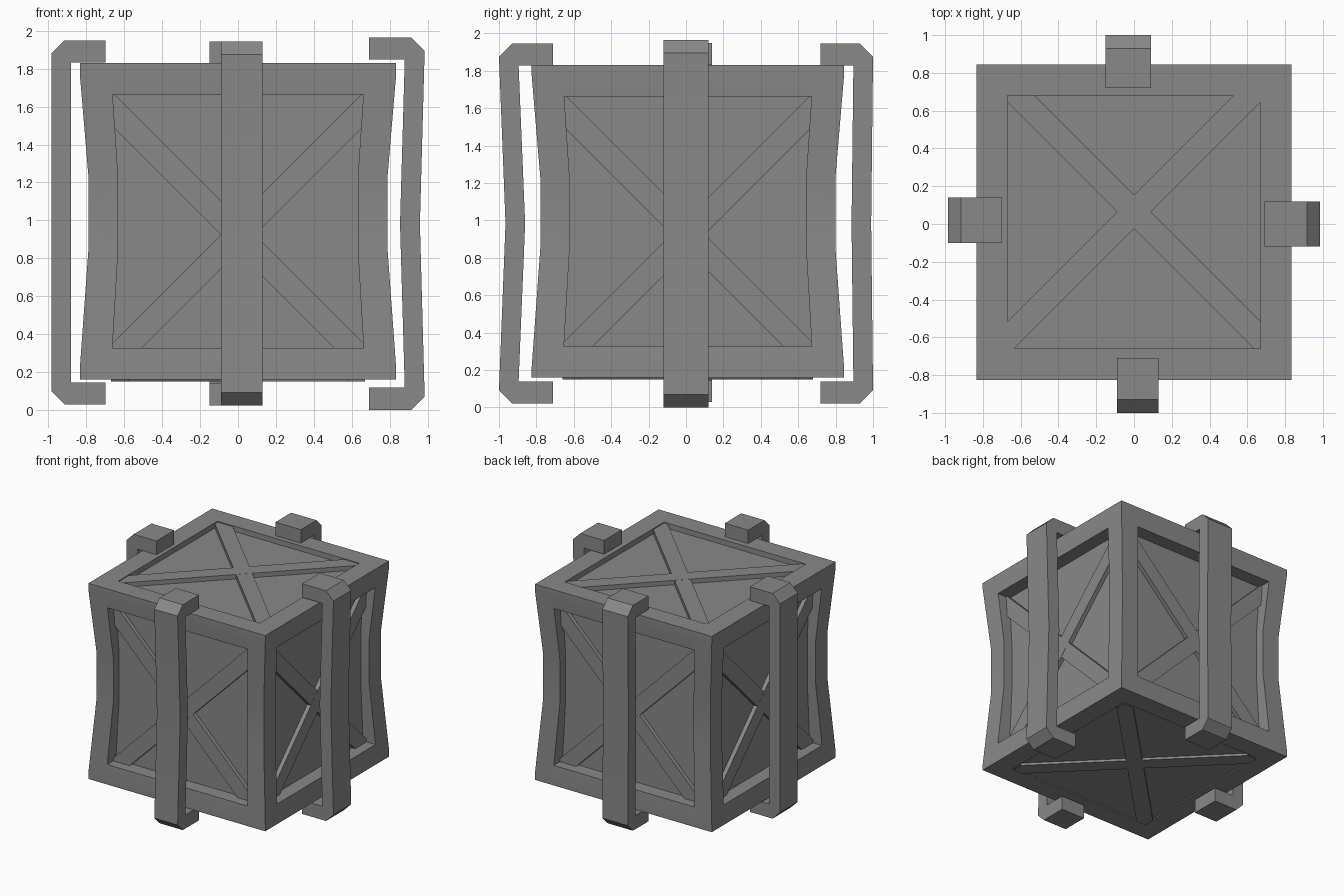
import bpy, bmesh
from math import radians, sqrt
from mathutils import Matrix, Vector

if "Cube" in bpy.data.objects:
    bpy.data.objects.remove(bpy.data.objects["Cube"])

CZ, CY = 0.995, 0.01        # crate centre
H, BEAM = 0.835, 0.166      # half size, beam thickness
LOW, HIGH, END = -0.145, 0.235, 0.78  # pinched band, and where the pinch ends

grey = bpy.data.materials.new("dark_grey")
grey.diffuse_color = (0.25, 0.25, 0.25, 1)
grey.use_nodes = True
grey.node_tree.nodes["Principled BSDF"].inputs["Base Color"].default_value = grey.diffuse_color


def add_box(bm, lo, hi, mat=Matrix()):
    lo, hi = Vector(lo), Vector(hi)
    m = mat @ Matrix.Translation((lo + hi) / 2) @ Matrix.Diagonal((*(hi - lo), 1))
    bmesh.ops.create_cube(bm, size=1, matrix=m)


def cut(bm, co, no, clear=False):
    geom = bm.verts[:] + bm.edges[:] + bm.faces[:]
    bmesh.ops.bisect_plane(bm, geom=geom, plane_co=co, plane_no=no, clear_outer=clear)


def finish(bm, name, offset=(0, 0, 0)):
    bmesh.ops.translate(bm, verts=bm.verts[:], vec=offset)
    bmesh.ops.recalc_face_normals(bm, faces=bm.faces[:])
    me = bpy.data.meshes.new(name)
    bm.to_mesh(me)
    bm.free()
    me.materials.append(grey)
    ob = bpy.data.objects.new(name, me)
    bpy.context.collection.objects.link(ob)
    bpy.context.view_layer.objects.active = ob
    ob.select_set(True)
    bpy.ops.object.shade_smooth_by_angle(angle=radians(25))
    ob.select_set(False)


CENTRE = (0, CY, CZ)

# Frame: four posts with rails between them, squeezed inwards around the middle
bm = bmesh.new()
I = H - BEAM
for k in range(4):
    r = Matrix.Rotation(radians(90 * k), 4, 'Z')
    add_box(bm, (I, I, -H), (H, H, H), r)
    add_box(bm, (-I, I, I), (I, H, H), r)
    add_box(bm, (-I, I, -H), (I, H, -I), r)
for z in (-END, LOW, HIGH, END):
    cut(bm, (0, 0, z), (0, 0, 1))
for v in bm.verts:
    z = v.co.z
    t = (z - HIGH) / (END - HIGH) if z > HIGH else (LOW - z) / (LOW + END)
    s = 0.945 + 0.055 * min(1, max(0, t))
    v.co = (v.co.x * s, v.co.y * s, z)
finish(bm, "crate_frame", CENTRE)

# Recessed panels: one inner block
bm = bmesh.new()
add_box(bm, (-0.71, -0.71, -0.825), (0.71, 0.71, 0.79))
finish(bm, "crate_panels", CENTRE)


# Crossed planks on each face: local u, v in the face, w outwards
def planks(name, mat, centre, w0, w1, limit):
    bm = bmesh.new()
    half = 0.09 / sqrt(2)
    for i, a in enumerate((45, -45)):
        m = Matrix.Translation((0, centre, 0)) @ Matrix.Rotation(radians(a), 4, 'Z')
        add_box(bm, (-1.4, -half, w0), (1.4, half, w1 - 0.001 * i), m)
    for n in ((1, 0, 0), (-1, 0, 0), (0, 1, 0), (0, -1, 0)):
        cut(bm, Vector(n) * limit, n, True)
    bm.transform(mat)
    finish(bm, name, CENTRE)


for k, side in enumerate(("front", "right", "back", "left")):
    m = Matrix.Rotation(radians(90 * k), 4, 'Z') @ Matrix.Rotation(radians(90), 4, 'X')
    planks(side + "_planks", m, -0.07, 0.68, 0.745, 0.75)
planks("top_planks", Matrix(), 0.055, 0.76, 0.828, 0.75)
planks("bottom_planks", Matrix.Rotation(radians(180), 4, 'X'), 0.0, 0.80, 0.845, I)


# C-shaped clamps: paired outer and inner (distance outwards, height) points
def clamp(name, turn, s0, s1, tip, out, bend, z0, z1):
    inn, mid = out - 0.105, (z0 + z1) / 2
    c, t = 0.07, 0.117
    outer = [(tip, z1), (out - c, z1), (out, z1 - c), (out - bend, mid),
             (out, z0 + c), (out - c, z0), (tip, z0)]
    inner = [(tip, z1 - t), (inn, z1 - t), (inn, z1 - t), (inn - bend, mid),
             (inn, z0 + t), (inn, z0 + t), (tip, z0 + t)]
    bm = bmesh.new()
    rows = [[bm.verts.new((s, -r, z)) for s, (r, z) in
             ((s0, o), (s1, o), (s1, i), (s0, i))] for o, i in zip(outer, inner)]
    for a, b in zip(rows, rows[1:]):
        for j in range(4):
            k = (j + 1) % 4
            bm.faces.new((a[j], a[k], b[k], b[j]))
    bm.faces.new(rows[0])
    bm.faces.new(rows[-1])
    bmesh.ops.remove_doubles(bm, verts=bm.verts[:], dist=0.0005)
    bm.transform(Matrix.Rotation(radians(turn), 4, 'Z'))
    finish(bm, name)


clamp("front_clamp", 0, -0.09, 0.13, 0.71, 1.0, 0.035, 0.022, 1.945)
clamp("right_clamp", 90, -0.12, 0.12, 0.69, 0.985, 0.025, 0.0, 1.965)
clamp("back_clamp", 180, -0.09, 0.15, 0.72, 1.0, 0.01, 0.022, 1.945)
clamp("left_clamp", 270, -0.14, 0.10, 0.70, 0.985, 0.0, 0.028, 1.95)
